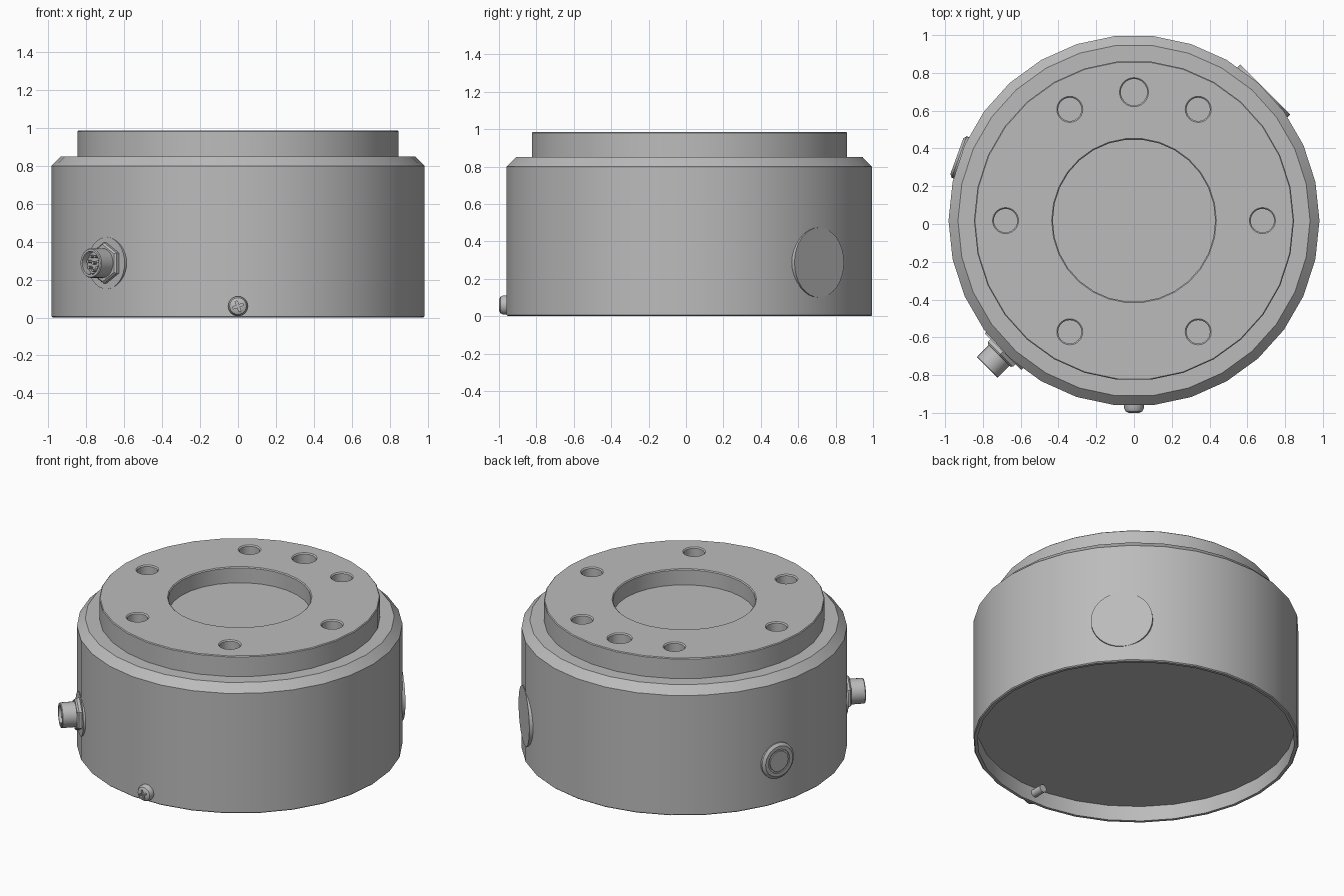
import bpy, bmesh
from math import cos, sin, pi, radians
from mathutils import Matrix

cube = bpy.data.objects.get("Cube")
if cube:
    bpy.data.objects.remove(cube, do_unlink=True)

CY = 0.018     # body axis offset in y
R = 0.982      # housing radius
PORT_Z = 0.287

metal = bpy.data.materials.new("satin_grey")
metal.use_nodes = True
metal.diffuse_color = (0.5, 0.5, 0.5, 1)
metal.node_tree.nodes["Principled BSDF"].inputs["Base Color"].default_value = (0.5, 0.5, 0.5, 1)
parts = []


def finish(name, bm, matrix):
    bmesh.ops.recalc_face_normals(bm, faces=bm.faces)
    bm.transform(matrix)
    mesh = bpy.data.meshes.new(name)
    bm.to_mesh(mesh)
    bm.free()
    mesh.materials.append(metal)
    obj = bpy.data.objects.new(name, mesh)
    bpy.context.collection.objects.link(obj)
    parts.append(obj)
    return obj


def lathe(name, profile, matrix, sides=24):
    """Turn (radius, height) points about z and cap both ends."""
    bm = bmesh.new()
    rings = [[bm.verts.new((r * cos(2 * pi * i / sides), r * sin(2 * pi * i / sides), z))
              for i in range(sides)] for r, z in profile]
    for a, b in zip(rings, rings[1:]):
        for i in range(sides):
            j = (i + 1) % sides
            bm.faces.new((a[i], a[j], b[j], b[i]))
    bm.faces.new(rings[0])
    bm.faces.new(rings[-1])
    return finish(name, bm, matrix)


def box(name, size, matrix):
    bm = bmesh.new()
    bmesh.ops.create_cube(bm, size=1)
    bmesh.ops.scale(bm, vec=size, verts=bm.verts)
    return finish(name, bm, matrix)


def radial(degrees, z):
    """Frame on the body axis whose local z points outward at an angle."""
    return (Matrix.Translation((0, CY, z)) @ Matrix.Rotation(radians(degrees), 4, 'Z')
            @ Matrix.Rotation(pi / 2, 4, 'Y'))


def cut(obj, cutter):
    mod = obj.modifiers.new("cut", 'BOOLEAN')
    mod.operation, mod.solver, mod.object = 'DIFFERENCE', 'EXACT', cutter
    with bpy.context.temp_override(object=obj, active_object=obj):
        bpy.ops.object.modifier_apply(modifier=mod.name)
    parts.remove(cutter)
    bpy.data.objects.remove(cutter, do_unlink=True)


# Housing: recessed underside, chamfered shoulder, raised flange and centre bore
axis = Matrix.Translation((0, CY, 0))
housing = lathe("housing", [
    (0.957, 0.1), (0.957, 0), (0.976, 0), (R, 0.006), (R, 0.8), (0.932, 0.85),
    (0.847, 0.85), (0.847, 0.98), (0.842, 0.985), (0.436, 0.985), (0.43, 0.979),
    (0.43, 0.88)], axis, 30)

# Bolt holes around the flange, with the dowel hole slightly larger
for angle in (0, 60, 90, 120, 180, 240, 300):
    r = 0.07 if angle == 90 else 0.062
    spot = axis @ Matrix.Rotation(radians(angle), 4, 'Z') @ Matrix.Translation((0.68, 0, 0))
    cut(housing, lathe("hole_cutter", [
        (r, 0.87), (r, 0.978), (r + 0.007, 0.985), (r + 0.007, 1.05)], spot))

# Flat plates on the side wall
lathe("blank_port_plate", [(0.187, 0.94), (0.187, 0.982)], radial(45, PORT_Z), 32)
lathe("connector_plate", [(0.137, 0.94), (0.137, 0.982)], radial(225, PORT_Z), 32)

# Vent plug with a raised rim and a sunken centre
vent = radial(160, PORT_Z)
lathe("vent_plug", [(0.117, 0.94), (0.117, 0.985), (0.1, 0.998), (0.078, 0.998),
                    (0.078, 0.99)], vent, 28)
lathe("vent_insert", [(0.068, 0.96), (0.068, 0.998)], vent, 12)

# Connector: hexagonal nut, hollow barrel, pins and key
plug = radial(225, PORT_Z)
lathe("connector_nut", [(0.108, 0.95), (0.108, 1.0), (0.098, 1.01)], plug, 6)
lathe("connector_barrel", [(0.078, 0.96), (0.078, 1.095), (0.074, 1.1), (0.062, 1.1),
                           (0.062, 1.06)], plug)
for i in range(8):
    offset = Matrix.Rotation(i * 2 * pi / 7, 4, 'Z') @ Matrix.Translation(
        (0.038 if i < 7 else 0, 0, 0))
    lathe("connector_pin", [(0.008, 1.05), (0.008, 1.085)], plug @ offset, 8)
box("connector_key", (0.012, 0.016, 0.035), plug @ Matrix.Translation((0.057, 0, 1.078)))

# Cross-head screw at the lower front, its shank passing through the wall
front = radial(-90, 0.06)
screw = lathe("screw", [(0.025, 0.87), (0.025, 0.96), (0.052, 0.96), (0.052, 0.995),
                        (0.044, 1.01), (0.028, 1.018)], front)
for turn in (0, 90):
    cut(screw, box("slot_cutter", (0.056, 0.012, 0.04), front
                   @ Matrix.Rotation(radians(turn + 20), 4, 'Z')
                   @ Matrix.Translation((0, 0, 1.02))))

# Smooth shading with crisp edges
bpy.ops.object.select_all(action='DESELECT')
for obj in parts:
    obj.select_set(True)
bpy.context.view_layer.objects.active = housing
bpy.ops.object.shade_smooth_by_angle(angle=radians(30))
